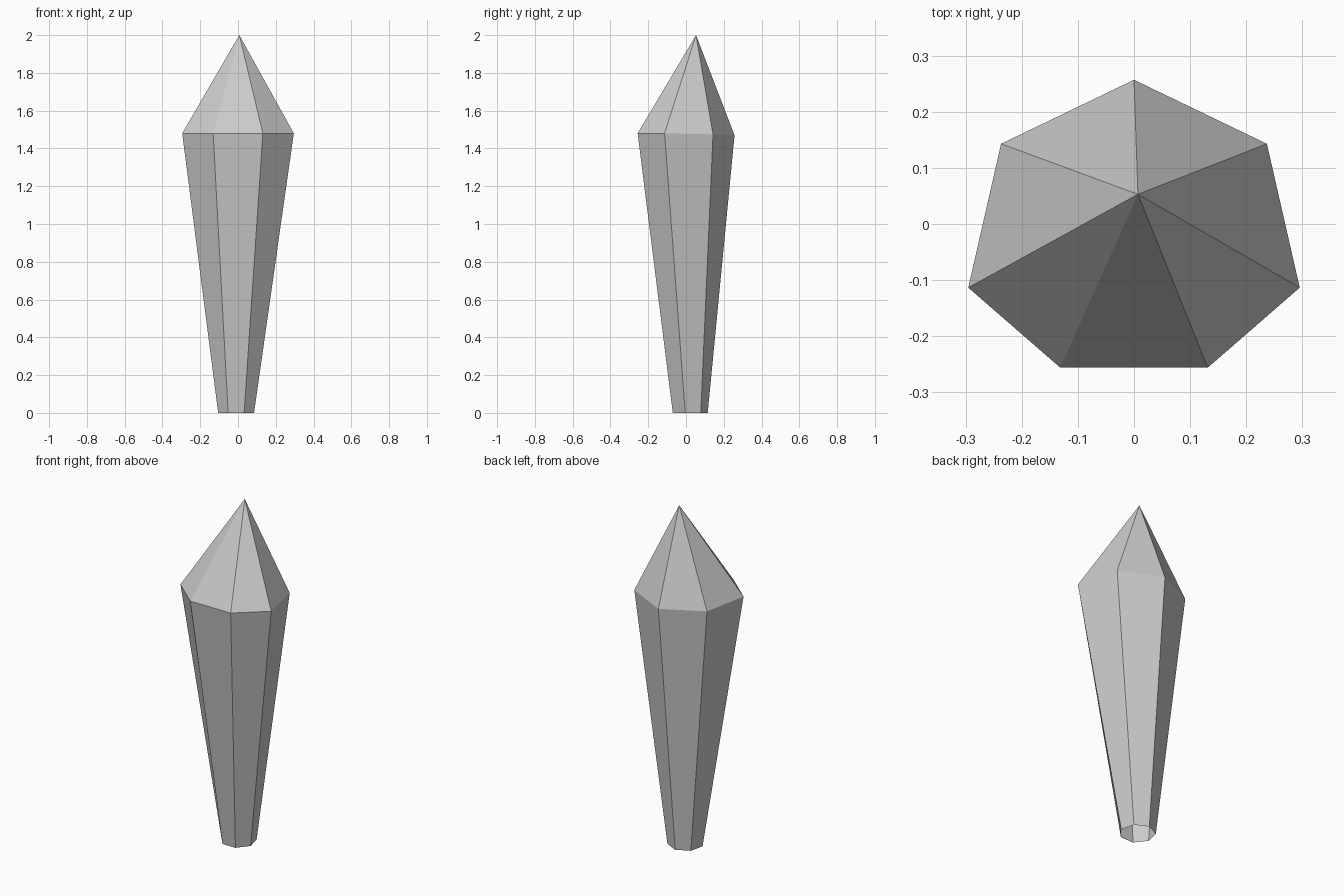
import bpy, bmesh
from math import sin, cos, tau

if "Cube" in bpy.data.objects:
    bpy.data.objects.remove(bpy.data.objects["Cube"])

SIDES = 7
bm = bmesh.new()


def ring(radius, cx, cy, z, front_limit):
    """Heptagon with one point at the back; its front edge is pulled in to front_limit."""
    verts = []
    for i in range(SIDES):
        a = tau * i / SIDES
        y = max(cy + radius * cos(a), front_limit)
        verts.append(bm.verts.new((cx + radius * sin(a), y, z)))
    return verts


# Narrow open base, wide shoulder, off-centre tip
base = ring(0.0975, -0.01, 0.0175, 0.0, -0.07)
shoulder = ring(0.303, 0.0, -0.046, 1.48, -0.256)
for v in shoulder:
    v.co.z -= 0.01 * max(v.co.y, 0) / 0.257
tip = bm.verts.new((0.007, 0.053, 2.0))

# Tapered sides and pointed cap
for i in range(SIDES):
    j = (i + 1) % SIDES
    bm.faces.new((base[j], base[i], shoulder[i], shoulder[j]))
    bm.faces.new((shoulder[j], shoulder[i], tip))
bmesh.ops.recalc_face_normals(bm, faces=bm.faces)

mesh = bpy.data.meshes.new("crystal_shard")
bm.to_mesh(mesh)
bm.free()
bpy.context.collection.objects.link(bpy.data.objects.new("crystal_shard", mesh))
